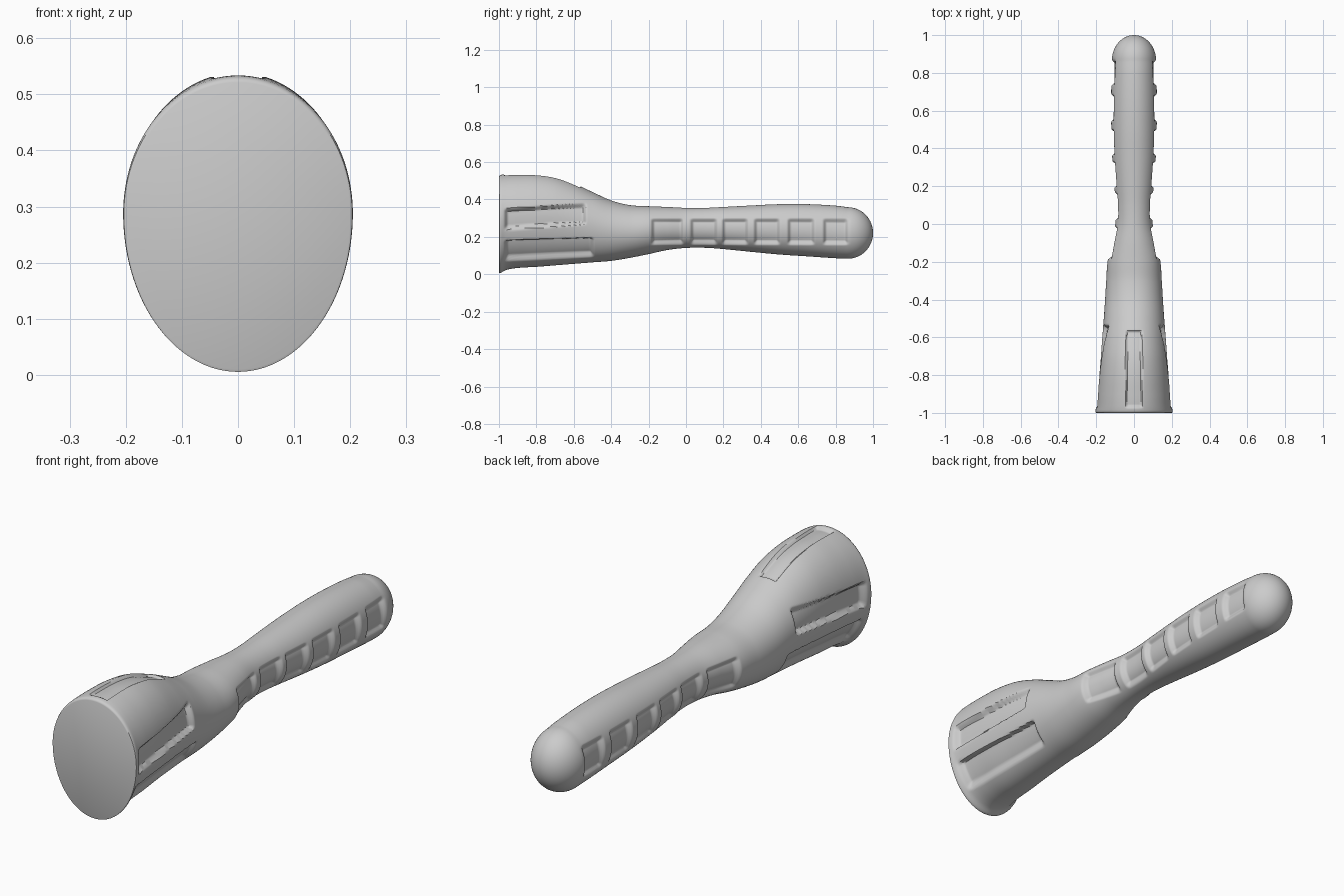
import bpy, bmesh, math

if "Cube" in bpy.data.objects:
    bpy.data.objects.remove(bpy.data.objects["Cube"])

# body profile: y, top z, bottom z, half width
KEYS = [(-1.0, .530, .000, .207), (-.965, .535, .022, .200), (-.9, .538, .034, .195),
        (-.8, .537, .040, .188), (-.7, .522, .048, .179), (-.6, .487, .056, .169),
        (-.5, .440, .064, .160), (-.4, .395, .072, .153), (-.3, .370, .088, .147),
        (-.2, .364, .108, .140), (-.1, .360, .130, .119), (0, .355, .141, .099),
        (.1, .355, .142, .097), (.2, .360, .135, .104), (.35, .368, .120, .115),
        (.5, .375, .106, .120), (.65, .375, .096, .121), (.8, .367, .086, .119),
        (.87, .358, .083, .117)]
N = 192          # points round each section
CAP = .865       # start of the rounded end


def profile(y):
    """Smooth interpolation through the keys."""
    i = max(k for k in range(len(KEYS) - 1) if KEYS[k][0] <= y or k == 0)
    a, b = KEYS[i], KEYS[i + 1]
    p, q = KEYS[max(i - 1, 0)], KEYS[min(i + 2, len(KEYS) - 1)]
    h = b[0] - a[0]
    t = (y - a[0]) / h
    out = []
    for c in (1, 2, 3):
        m0 = (b[c] - p[c]) / (b[0] - p[0]) * h
        m1 = (q[c] - a[c]) / (q[0] - a[0]) * h
        out.append((2*t**3 - 3*t**2 + 1) * a[c] + (t**3 - 2*t**2 + t) * m0
                   + (3*t**2 - 2*t**3) * b[c] + (t**3 - t**2) * m1)
    return out


def window(v, lo, hi, soft):
    """1 inside lo..hi, blending to 0 at the edges."""
    t = max(0, min(1, min(v - lo, hi - v) / soft))
    return t * t * (3 - 2 * t)


GRIPS = [(-.19, -.01), (.02, .17), (.19, .335), (.36, .505), (.54, .69), (.73, .87)]


def recess(x, y, z):
    """Depth of the grooves and finger pockets at a surface point."""
    d = 0
    if y < -.45:
        s = (y + .97) / .42
        d += .024 * window(y, -.975, -.53, .025) * window(z, .235 + .03*s, .352 + .03*s, .016)
        d += .024 * window(y, -.975, -.49, .025) * window(z, .068 + .02*s, .183 + .013*s, .016)
        if z > .4:
            d += .014 * window(y, -.975, -.56, .015) * window(x, -.046, .046, .010)
    for lo, hi in GRIPS:
        d += .019 * window(y, lo, hi, .022) * window(z, .155, .302, .018)
    return d


# sections: rounded rim, long body, domed end
rows = [(-1.0, .965), (-.998, .985), (-.993, .996)]
STEPS = 310
rows += [(-.988 + (CAP + .988) * i / STEPS, 1) for i in range(STEPS + 1)]
rows += [(CAP + (1 - CAP) * math.sin(a), math.cos(a))
         for a in (math.pi / 2 * i / 20 for i in range(1, 20))]

bm = bmesh.new()
rings = []
for y, scale in rows:
    top, bottom, w = profile(min(y, CAP))
    egg = max(0, min(1, (-.3 - y) / .4))
    mid = (top + bottom) / 2 + .02 * egg
    ring = []
    for k in range(N):
        a = 2 * math.pi * k / N
        up = top - mid if math.sin(a) > 0 else mid - bottom
        x, z = w * scale * math.cos(a), up * scale * math.sin(a)
        r = math.hypot(x, z)
        f = 1 - recess(x, y, mid + z) / r
        ring.append(bm.verts.new((x * f, y, mid + z * f)))
    rings.append(ring)

for r0, r1 in zip(rings, rings[1:]):
    for k in range(N):
        j = (k + 1) % N
        bm.faces.new((r0[k], r0[j], r1[j], r1[k]))
bm.faces.new(rings[0])
tip = bm.verts.new((0, 1, .2205))
for k in range(N):
    bm.faces.new((rings[-1][k], rings[-1][(k + 1) % N], tip))
bmesh.ops.recalc_face_normals(bm, faces=bm.faces)

me = bpy.data.meshes.new("grip_handle")
bm.to_mesh(me)
bm.free()
handle = bpy.data.objects.new("grip_handle", me)
bpy.context.collection.objects.link(handle)
bpy.context.view_layer.objects.active = handle
handle.select_set(True)
bpy.ops.object.shade_smooth_by_angle(angle=math.radians(40))
